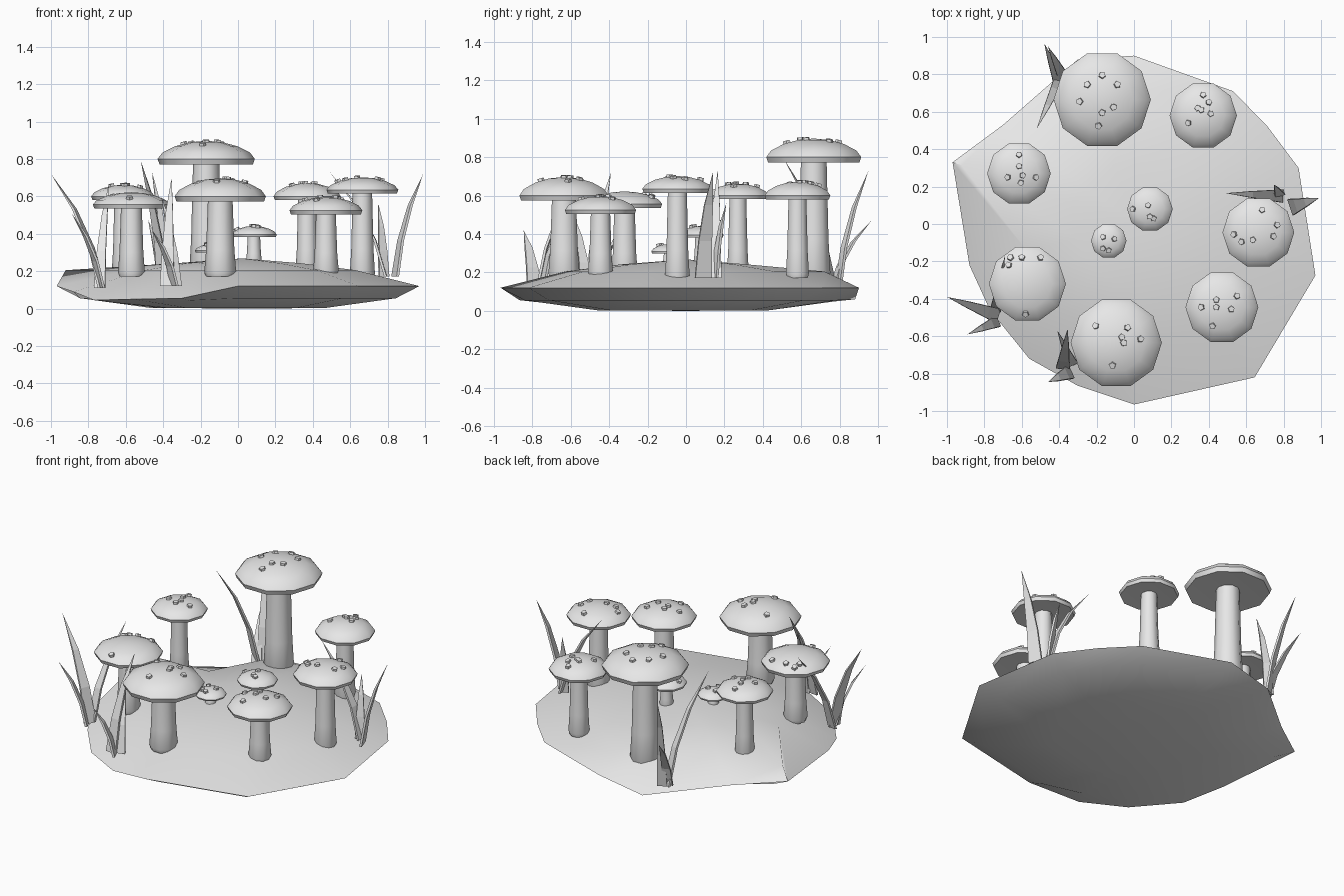
import bpy, bmesh, math
from mathutils import Vector, Matrix

if "Cube" in bpy.data.objects:
    bpy.data.objects.remove(bpy.data.objects["Cube"])

grey = bpy.data.materials.new("light_grey")
grey.diffuse_color = (0.8, 0.8, 0.8, 1)
grey.use_nodes = True
grey.node_tree.nodes["Principled BSDF"].inputs["Base Color"].default_value = grey.diffuse_color


def finish(bm, name, angle=None):
    bmesh.ops.recalc_face_normals(bm, faces=bm.faces)
    me = bpy.data.meshes.new(name)
    bm.to_mesh(me)
    bm.free()
    me.materials.append(grey)
    if angle:
        for p in me.polygons:
            p.use_smooth = True
        me.set_sharp_from_angle(angle=math.radians(angle))
    ob = bpy.data.objects.new(name, me)
    bpy.context.collection.objects.link(ob)
    return ob


def skin(bm, rings):
    """Join rings of points; a ring of one point is a pole, open ends are capped."""
    vs = [[bm.verts.new(p) for p in r] for r in rings]
    for a, b in zip(vs, vs[1:]):
        n = max(len(a), len(b))
        for i in range(n):
            j = (i + 1) % n
            if len(a) == 1:
                bm.faces.new((a[0], b[i], b[j]))
            elif len(b) == 1:
                bm.faces.new((a[i], a[j], b[0]))
            else:
                bm.faces.new((a[i], a[j], b[j], b[i]))
    for r in (vs[0], vs[-1]):
        if len(r) > 2:
            bm.faces.new(r)


def lathe(name, x, y, profile, n=10, angle=45):
    rings = []
    for r, z in profile:
        k = n if r > 0 else 1
        rings.append([(x + r * math.cos(2 * math.pi * i / n),
                       y + r * math.sin(2 * math.pi * i / n), z) for i in range(k)])
    bm = bmesh.new()
    skin(bm, rings)
    return finish(bm, name, angle)


# Dome outline: radius fraction, height fraction
DOME = [(1, 0), (0.9, 0.35), (0.64, 0.7), (0.33, 0.92), (0, 1)]


def dome_at(f):
    for (r0, h0), (r1, h1) in zip(DOME, DOME[1:]):
        if f >= r1:
            t = (r0 - f) / (r0 - r1)
            return h0 + (h1 - h0) * t, (h1 - h0) / (r0 - r1)
    return 1, 0


def mushroom(name, x, y, r, rim, top, base, spots):
    lip = 0.11 * r
    h = top - rim - 0.008
    # stem, flared at the foot
    lathe(name + "_stem", x, y, [(0.31 * r, base - 0.02), (0.35 * r, base + 0.005),
                                 (0.31 * r, base + 0.3 * (rim - base)),
                                 (0.27 * r, rim - lip * 0.5)])
    # cap with a short vertical rim and nearly flat underside
    lathe(name + "_cap", x, y, [(0, rim - lip * 0.6), (0.96 * r, rim - lip)]
          + [(r * f, rim + h * g) for f, g in DOME])
    # five-sided spots lying on the dome; positions in hundredths from cap centre
    bm = bmesh.new()
    s = 0.015 + 0.025 * r
    for i, (sx, sy) in enumerate(spots):
        d = Vector((sx, sy, 0)) / 100
        g, slope = dome_at(min(d.length / r, 0.98))
        nrm = (d.normalized() * slope * h / r + Vector((0, 0, 1))).normalized()
        m = (Matrix.Translation(Vector((x, y, rim + h * g)) + d)
             @ nrm.to_track_quat('Z', 'Y').to_matrix().to_4x4()
             @ Matrix.Rotation(i * 0.8, 4, 'Z'))
        bmesh.ops.create_cone(bm, cap_ends=True, segments=5, radius1=s,
                              radius2=s * 0.85, depth=0.024, matrix=m)
    finish(bm, name + "_spots")


mushroom("tall_mushroom", -0.17, 0.665, 0.26, 0.80, 0.905, 0.19,
         [(0, 13), (-8, 8), (8, 8), (-12, -1), (6, -4), (0, -7), (-2, -14)])
mushroom("back_right_mushroom", 0.37, 0.58, 0.18, 0.60, 0.68, 0.19,
         [(0, 11), (3, 7), (-3, 4), (4, 1), (-1, 3), (-8, -4)])
mushroom("left_mushroom", -0.615, 0.27, 0.17, 0.60, 0.67, 0.20,
         [(0, 10), (0, 4), (-6, -2), (2, -1), (9, -2), (1, -5)])
mushroom("centre_small_mushroom", 0.085, 0.08, 0.122, 0.395, 0.45, 0.25,
         [(-1, 2), (2, -5), (-9, 0), (0, -4)])
mushroom("centre_tiny_mushroom", -0.135, -0.09, 0.095, 0.31, 0.355, 0.25,
         [(-3, 2), (3, 1), (-3, -4), (0, -5)])
mushroom("right_mushroom", 0.665, -0.045, 0.192, 0.635, 0.71, 0.18,
         [(2, 12), (-13, -1), (-3, -4), (10, 4), (8, -2), (-9, -5)])
mushroom("front_left_mushroom", -0.57, -0.32, 0.206, 0.557, 0.63, 0.19,
         [(-10, 10), (-9, 14), (-3, 14), (7, 14), (-1, -16)])
mushroom("front_mushroom", -0.095, -0.635, 0.244, 0.60, 0.705, 0.19,
         [(-11, 9), (6, 8), (3, 3), (4, 0), (13, 2), (-2, -12)])
mushroom("front_right_mushroom", 0.47, -0.445, 0.195, 0.525, 0.605, 0.20,
         [(-3, 4), (-11, 0), (-3, 0), (5, -1), (8, 6), (-5, -10)])

# Ground: irregular rim, low dome above and shallow bowl below
RIM = [(-0.97, 0.33, 0.12), (-0.70, 0.53, 0.10), (-0.30, 0.88, 0.06), (0, 0.90, 0.12),
       (0.53, 0.71, 0.12), (0.715, 0.52, 0.12), (0.88, 0.30, 0.12), (0.97, -0.275, 0.12),
       (0.645, -0.82, 0.12), (0, -0.965, 0.12), (-0.30, -0.865, 0.055),
       (-0.56, -0.72, 0.05), (-0.77, -0.46, 0.045), (-0.88, -0.22, 0.09)]
OUT = {0: 0.95, 2: 0.82, 3: 0.8}     # places where the upper dome reaches further out
upper = [(x * OUT.get(i, 0.65), y * OUT.get(i, 0.65), 0.205) for i, (x, y, z) in enumerate(RIM)]
bm = bmesh.new()
skin(bm, [[(0.02, 0, 0.268)], [(x * 0.35, y * 0.35, 0.242) for x, y, z in RIM], upper, RIM,
          [(x * 0.87, y * 0.87, min(z - 0.012, 0.055)) for x, y, z in RIM],
          [(x * 0.48, y * 0.48, 0.003) for x, y, z in RIM], [(0.1, 0, 0)]])
finish(bm, "ground", 40)


# Grass blades: start upright, bend out to the tip, taper to a point
def tuft(name, blades):
    bm = bmesh.new()
    for base, tip, width in blades:
        a, c = Vector(base), Vector(tip)
        out = Vector((c.x - a.x, c.y - a.y, 0))
        side = Vector((-out.y, out.x, 0)).normalized()
        thick = out.normalized() * 0.007
        b = a + out * 0.2 + Vector((0, 0, (c.z - a.z) * 0.55))
        rings = []
        for t, w in ((0, 1), (0.33, 0.8), (0.67, 0.5)):
            p = a * (1 - t) ** 2 + b * 2 * t * (1 - t) + c * t * t
            s = side * width * w / 2
            rings.append([p - s - thick, p + s - thick, p + s + thick, p - s + thick])
        skin(bm, rings + [[c]])
    finish(bm, name)


tuft("back_left_grass", [((-0.40, 0.77, 0.11), (-0.52, 0.51, 0.79), 0.06),
                         ((-0.40, 0.76, 0.11), (-0.48, 0.965, 0.47), 0.065),
                         ((-0.38, 0.79, 0.11), (-0.46, 0.95, 0.73), 0.06)])
tuft("right_grass", [((0.79, 0.15, 0.17), (0.49, 0.165, 0.73), 0.07),
                     ((0.84, 0.09, 0.17), (0.99, 0.14, 0.72), 0.09),
                     ((0.78, 0.15, 0.17), (0.75, 0.21, 0.56), 0.06)])
tuft("left_grass", [((-0.73, -0.49, 0.11), (-1.0, -0.39, 0.72), 0.08),
                    ((-0.73, -0.52, 0.11), (-0.89, -0.59, 0.51), 0.065),
                    ((-0.74, -0.46, 0.11), (-0.69, -0.17, 0.67), 0.06)])
tuft("front_grass", [((-0.38, -0.77, 0.12), (-0.355, -0.56, 0.70), 0.075),
                     ((-0.34, -0.79, 0.12), (-0.46, -0.845, 0.42), 0.08),
                     ((-0.33, -0.75, 0.12), (-0.41, -0.57, 0.60), 0.06)])
